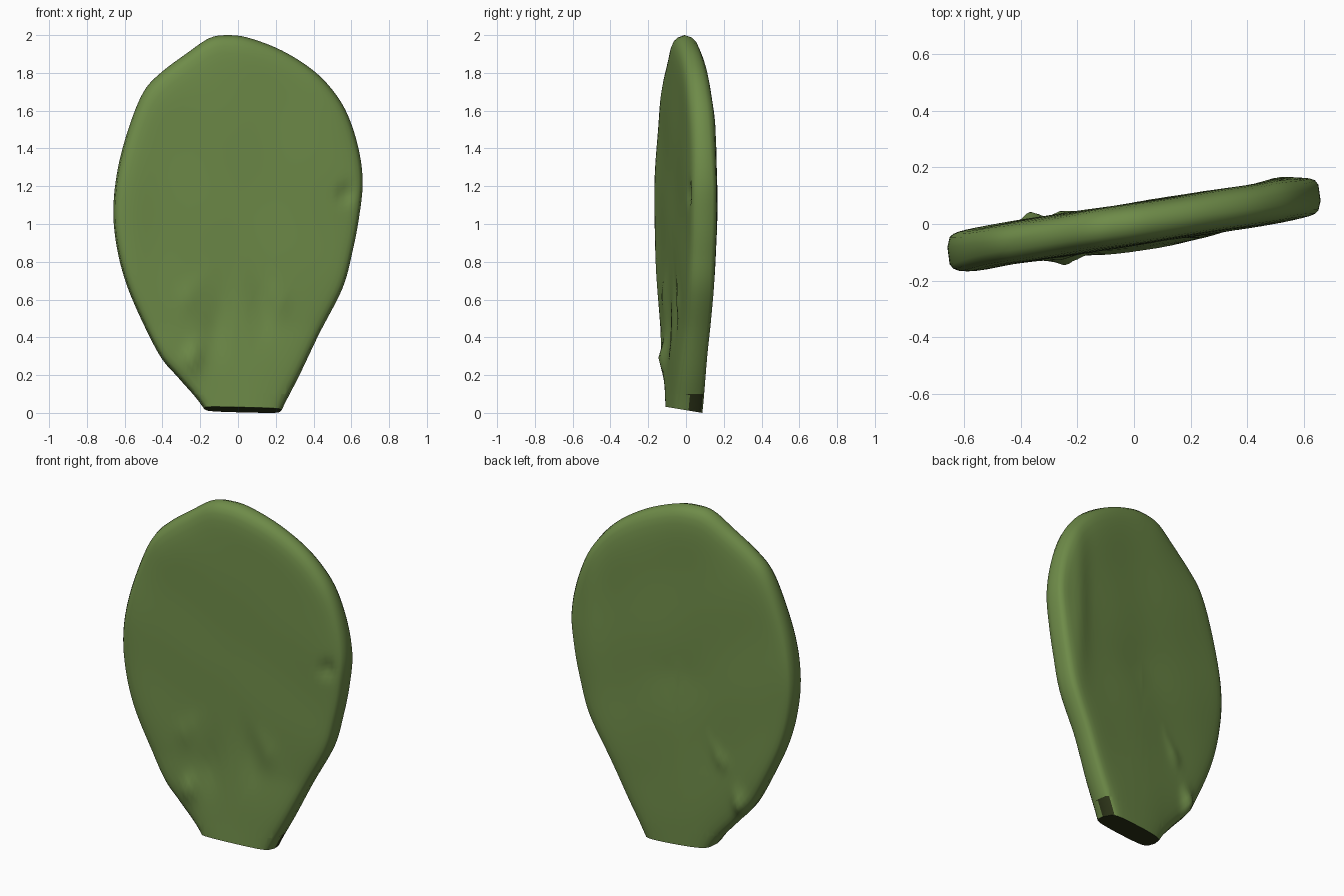
import bpy, bmesh, math
from mathutils import Vector

if "Cube" in bpy.data.objects:
    bpy.data.objects.remove(bpy.data.objects["Cube"])


def material(name, rgb):
    m = bpy.data.materials.new(name)
    m.diffuse_color = (*rgb, 1)
    m.use_nodes = True
    m.node_tree.nodes["Principled BSDF"].inputs["Base Color"].default_value = m.diffuse_color
    return m


green = material("pad green", (0.157, 0.260, 0.066))
dark = material("cut stem dark", (0.027, 0.036, 0.010))

# Front outline (x, z), running on below the ground where it is cut off later
outline = [(0.03, -0.40), (0.15, -0.16), (0.243, 0.04), (0.325, 0.2), (0.43, 0.42),
           (0.553, 0.66), (0.605, 0.85), (0.64, 1.03), (0.660, 1.22), (0.638, 1.40),
           (0.58, 1.58), (0.50, 1.71), (0.39, 1.82), (0.23, 1.92), (0.06, 1.985),
           (-0.05, 2.0), (-0.15, 1.985), (-0.27, 1.905), (-0.41, 1.80), (-0.50, 1.70),
           (-0.575, 1.52), (-0.635, 1.30), (-0.66, 1.08), (-0.642, 0.88), (-0.59, 0.68),
           (-0.50, 0.47), (-0.405, 0.29), (-0.31, 0.18), (-0.185, 0.03), (-0.07, -0.18)]

# Rim rounding: (fraction of outline radius, fraction of half thickness)
profile = [(0.1 * i, 1.0) for i in range(1, 7)]
profile += [(0.65, 1), (0.7, 1), (0.75, 0.995), (0.8, 0.985), (0.85, 0.96), (0.9, 0.91),
            (0.94, 0.82), (0.97, 0.66), (0.988, 0.42), (1.0, 0.0)]

# Lumps and dents: x, z, height, radius x, radius z
front_lumps = [(-0.24, 0.29, 0.028, 0.05, 0.06), (0.57, 1.16, -0.025, 0.03, 0.05),
               (-0.12, 0.45, -0.015, 0.07, 0.14), (0.12, 0.55, -0.012, 0.06, 0.12),
               (0.22, 0.60, 0.010, 0.05, 0.08), (-0.25, 0.62, 0.010, 0.06, 0.07),
               (-0.56, 1.0, 0.006, 0.10, 0.50)]
back_lumps = [(-0.37, 0.31, 0.038, 0.04, 0.07), (-0.25, 0.56, 0.015, 0.04, 0.04),
              (0.51, 1.2, 0.012, 0.06, 0.45), (0.0, 1.0, -0.006, 0.15, 0.12)]


def smooth_loop(pts, steps):
    """Catmull-Rom curve through a closed set of points."""
    out, n = [], len(pts)
    for i in range(n):
        a, b, c, d = (Vector(pts[(i + k) % n]) for k in (-1, 0, 1, 2))
        for s in range(steps):
            t = s / steps
            out.append(0.5 * (2 * b + (c - a) * t + (2 * a - 5 * b + 4 * c - d) * t * t
                              + (3 * b - a - 3 * c + d) * t ** 3))
    return out


def surface_y(x, z, h, side):
    """Depth of the front (-1) or back (+1) face of the slanted pad."""
    low = min(1, max(0, 1 - z / 0.45))
    # The rim is boxier low down and rounder towards the top
    h = h ** (0.55 + 0.45 * min(1, max(0, (z - 1.2) / 0.5)))
    mid = (0.155 - 0.03 * (1 - h)) * x - 0.016 * low
    lumps = front_lumps if side < 0 else back_lumps
    bump = sum(a * math.exp(-((x - cx) / rx) ** 2 - ((z - cz) / rz) ** 2)
               for cx, cz, a, rx, rz in lumps)
    wave = 0.003 * math.sin(9 * x + 4 * z + side) * math.sin(7 * z - 3 * x)
    return mid + side * h * (0.075 + 0.009 * low + bump + wave)


# Pad: two domed faces meeting at the rim
loop = smooth_loop(outline, 6)
n = len(loop)
centre = Vector((0, 1.05))
bm = bmesh.new()
rim = None
for side in (-1, 1):
    rings = []
    for r, h in profile:
        if r == 1.0 and rim:
            rings.append(rim)
            continue
        ring = []
        for p in loop:
            x, z = centre + (p - centre) * r
            ring.append(bm.verts.new((x, surface_y(x, z, h, side), z)))
        rings.append(ring)
    rim = rings[-1]
    pole = bm.verts.new((0, surface_y(0, 1.05, 1, side), 1.05))
    for i in range(n):
        j = (i + 1) % n
        bm.faces.new((pole, rings[0][i], rings[0][j]))
        for a, b in zip(rings, rings[1:]):
            bm.faces.new((a[i], b[i], b[j], a[j]))
bmesh.ops.recalc_face_normals(bm, faces=bm.faces)


def bisect(co, no, remove):
    return bmesh.ops.bisect_plane(bm, geom=bm.verts[:] + bm.edges[:] + bm.faces[:],
                                  plane_co=co, plane_no=no, clear_inner=remove)


# Slanted cut at the base, closed with a flat face
bisect((0, 0, 0.1), (0, 0, 1), False)
cut = bisect((0, -0.12, 0.035), (0, 0.167, 1), True)
edges = [e for e in cut["geom_cut"] if isinstance(e, bmesh.types.BMEdge)]
bmesh.ops.holes_fill(bm, edges=edges, sides=0)
bmesh.ops.recalc_face_normals(bm, faces=bm.faces)
bm.normal_update()

# Dark cut face and the dark back right corner beside it
for f in bm.faces:
    c = f.calc_center_median()
    corner = c.z < 0.1 and c.x > 0.15 and c.y > 0.0 and f.normal.x > 0.45
    f.material_index = 1 if f.normal.z < -0.9 and c.z < 0.06 or corner else 0

# Stand on the ground
low = min(v.co.z for v in bm.verts)
bmesh.ops.translate(bm, verts=bm.verts, vec=(0, 0, -low))

mesh = bpy.data.meshes.new("cactus_pad")
bm.to_mesh(mesh)
bm.free()
mesh.materials.append(green)
mesh.materials.append(dark)
pad = bpy.data.objects.new("cactus_pad", mesh)
bpy.context.collection.objects.link(pad)
bpy.context.view_layer.objects.active = pad
pad.select_set(True)
bpy.ops.object.shade_smooth_by_angle(angle=math.radians(40))
